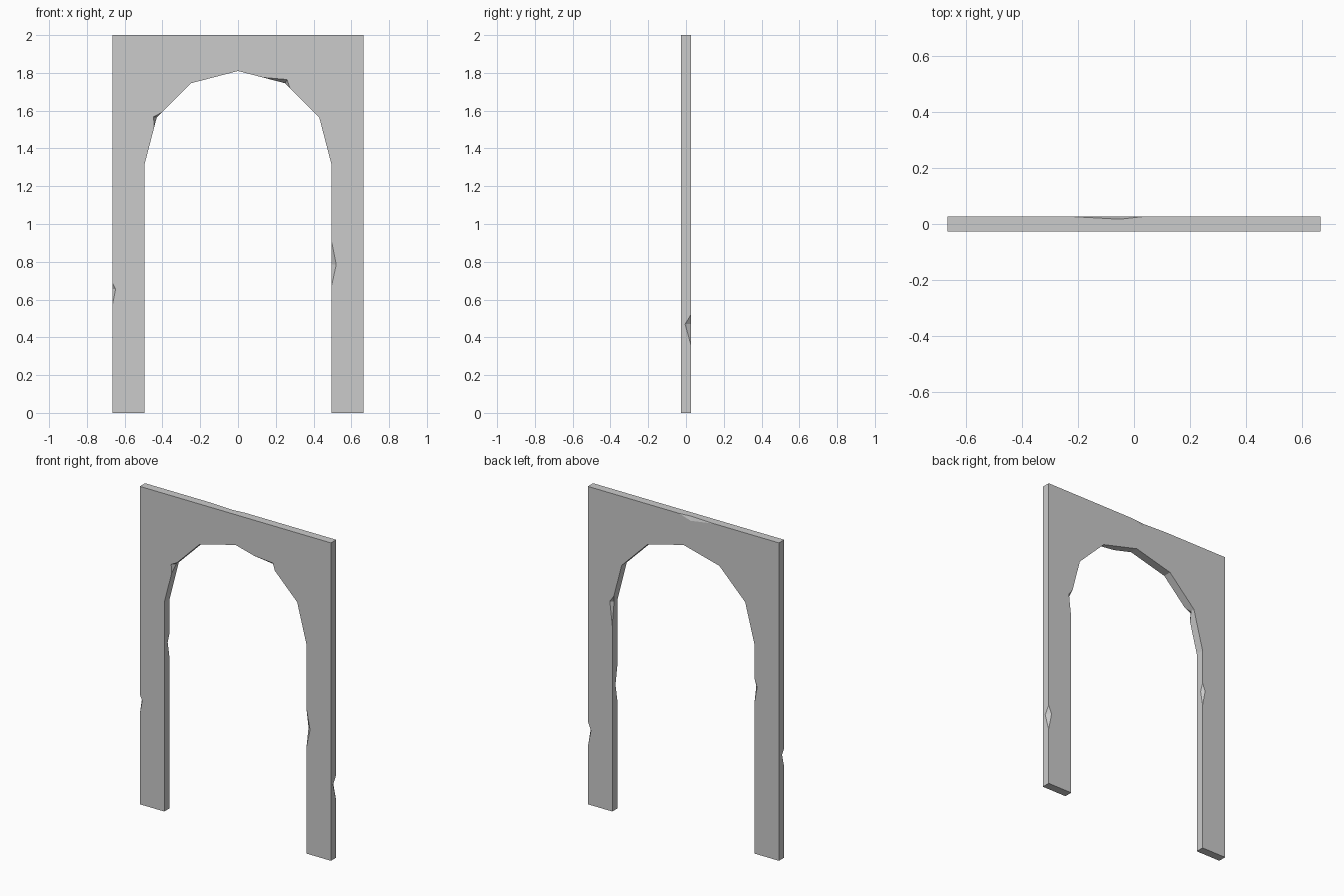
import bpy, bmesh
from mathutils import Vector

if "Cube" in bpy.data.objects:
    bpy.data.objects.remove(bpy.data.objects["Cube"])

W, T, H = 0.665, 0.026, 2.0   # half width, half thickness, height

# Arch outline: outer rectangle with a faceted round-topped opening
half = [(0.495, 0), (0.495, 1.315), (0.43, 1.565), (0.25, 1.745)]
outline = [(-W, 0), (-W, H), (W, H), (W, 0)] + half + [(0, 1.81)]
outline += [(-x, z) for x, z in reversed(half)]

bm = bmesh.new()
face = bm.faces.new([bm.verts.new((x, -T, z)) for x, z in outline])
ext = bmesh.ops.extrude_face_region(bm, geom=[face])
bmesh.ops.translate(bm, vec=(0, 2 * T, 0),
                    verts=[g for g in ext["geom"] if isinstance(g, bmesh.types.BMVert)])
bmesh.ops.recalc_face_normals(bm, faces=bm.faces)
mesh = bpy.data.meshes.new("arch_frame")
bm.to_mesh(mesh)
bm.free()
arch = bpy.data.objects.new("arch_frame", mesh)
bpy.context.collection.objects.link(arch)


def chip(a, b, p, q):
    """Knock a wedge off the edge a-b, reaching p and q on the two faces."""
    pts = [Vector(v) for v in (a, b, p, q)]
    mid = (pts[2] + pts[3]) / 2
    cb = bmesh.new()
    for v in pts:
        cb.verts.new(mid + (v - mid) * 1.3)
    bmesh.ops.convex_hull(cb, input=cb.verts)
    bmesh.ops.recalc_face_normals(cb, faces=cb.faces)
    me = bpy.data.meshes.new("chip_cutter")
    cb.to_mesh(me)
    cb.free()
    cutter = bpy.data.objects.new("chip_cutter", me)
    cutter.hide_render = True
    bpy.context.collection.objects.link(cutter)
    mod = arch.modifiers.new("chip", "BOOLEAN")
    mod.operation = "DIFFERENCE"
    mod.solver = "EXACT"
    mod.object = cutter
    bpy.context.view_layer.objects.active = arch
    bpy.ops.object.modifier_apply(modifier=mod.name)
    bpy.data.objects.remove(cutter)


def leg_chip(x, y, z0, z1, zm, px, qy):
    """Chip on a vertical leg edge."""
    chip((x, y, z0), (x, y, z1), (px, y, zm), (x, qy, zm))


# Chips along the legs
leg_chip(-W, -T, 0.57, 0.69, 0.655, -0.648, -0.005)
leg_chip(W, T, 0.36, 0.52, 0.47, 0.643, -0.005)
leg_chip(0.495, -T, 0.67, 0.91, 0.785, 0.52, -0.006)
leg_chip(-0.495, T, 0.95, 1.10, 1.05, -0.514, 0.008)

# Chips at the arch corners
chip((-0.405, -T, 1.59), (-0.444, -T, 1.51), (-0.447, -T, 1.568), (-0.43, 0.0, 1.565))
chip((0.13, -T, 1.776), (0.275, -T, 1.72), (0.26, -T, 1.765), (0.25, 0.0, 1.745))
chip((0.483, T, 1.36), (0.495, T, 1.17), (0.512, T, 1.318), (0.495, 0.008, 1.315))

# Chip on the top back edge
chip((-0.215, T, H), (0.03, T, H), (-0.05, T, 1.975), (-0.05, 0.017, H))
